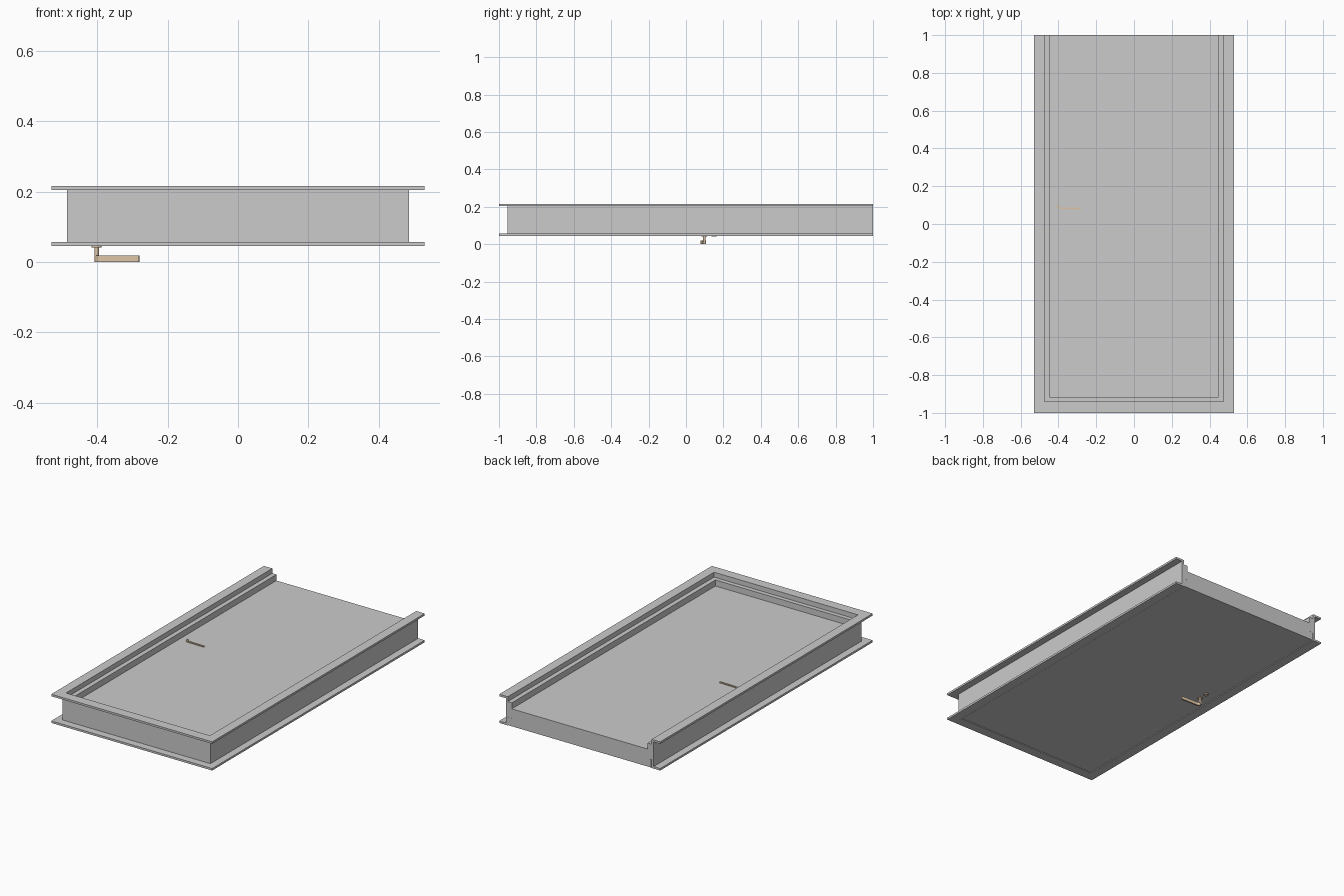
import bpy, bmesh, math
from mathutils import Matrix, Vector

if "Cube" in bpy.data.objects:
    bpy.data.objects.remove(bpy.data.objects["Cube"])

brass = bpy.data.materials.new("handle_tan")
brass.diffuse_color = (0.72, 0.55, 0.38, 1)
brass.use_nodes = True
brass.node_tree.nodes["Principled BSDF"].inputs["Base Color"].default_value = brass.diffuse_color


def finish(bm, name, mat=None, smooth=False):
    bmesh.ops.recalc_face_normals(bm, faces=bm.faces)
    me = bpy.data.meshes.new(name)
    bm.to_mesh(me)
    bm.free()
    ob = bpy.data.objects.new(name, me)
    bpy.context.collection.objects.link(ob)
    if mat:
        me.materials.append(mat)
    if smooth:
        bpy.ops.object.select_all(action='DESELECT')
        ob.select_set(True)
        bpy.context.view_layer.objects.active = ob
        bpy.ops.object.shade_smooth_by_angle(angle=math.radians(35))
    return ob


def prism(name, pts, z0, z1, mat=None, smooth=False):
    """Extrude a flat outline from z0 to z1."""
    bm = bmesh.new()
    f = bm.faces.new([bm.verts.new((x, y, z0)) for x, y in pts])
    r = bmesh.ops.extrude_face_region(bm, geom=[f])
    top = [v for v in r["geom"] if isinstance(v, bmesh.types.BMVert)]
    bmesh.ops.translate(bm, verts=top, vec=(0, 0, z1 - z0))
    return finish(bm, name, mat, smooth)


def u_frame(name, xo, xi, yo, yi, z0, z1):
    """Three-sided frame, open at the +y end."""
    return prism(name, [(-xo, 1), (-xo, yo), (xo, yo), (xo, 1),
                        (xi, 1), (xi, yi), (-xi, yi), (-xi, 1)], z0, z1)


def rect(xh, y0):
    return [(-xh, y0), (xh, y0), (xh, 1), (-xh, 1)]


# Frame: two casings, the jamb lining and the stop
u_frame("casing_lower", 0.53, 0.474, -1.0, -0.941, 0.045, 0.057)
u_frame("casing_upper", 0.53, 0.474, -1.0, -0.941, 0.204, 0.216)
u_frame("jamb", 0.487, 0.474, -0.955, -0.941, 0.057, 0.204)
u_frame("stop", 0.474, 0.447, -0.941, -0.915, 0.095, 0.187)

# Rebated door leaf
prism("door_leaf_outer", rect(0.471, -0.938), 0.047, 0.0945)
prism("door_leaf_inner", rect(0.447, -0.915), 0.0945, 0.151)


def disc(name, x, y, r, z0, z1):
    pts = [(x + r * math.cos(i * math.tau / 24), y + r * math.sin(i * math.tau / 24))
           for i in range(24)]
    return prism(name, pts, z0, z1, brass, True)


def lever(name, z0, z1):
    """Flat lever: a short bend, then a straight arm."""
    path = [Vector((-0.404, 0.106))]
    for i in range(7):
        a = math.pi + i / 6 * math.pi / 2
        path.append(Vector((-0.388 + 0.016 * math.cos(a), 0.1 + 0.016 * math.sin(a))))
    path.append(Vector((-0.281, 0.081)))
    left, right = [], []
    for i, p in enumerate(path):
        d = (path[min(i + 1, len(path) - 1)] - path[max(i - 1, 0)]).normalized()
        n = Vector((-d.y, d.x)) * 0.0045
        left.append(p + n)
        right.append(p - n)
    return prism(name, left + right[::-1], z0, z1, brass, True)


# Handle on the lower side: lever, neck, rosette and key rosette
lever("lever_lower", 0.0, 0.019)
disc("neck_lower", -0.402, 0.098, 0.0065, 0.012, 0.046)
disc("rosette_lower", -0.402, 0.098, 0.014, 0.041, 0.048)
disc("key_rosette_lower", -0.402, 0.15, 0.014, 0.041, 0.048)

# Handle on the upper side, mostly sunk into the leaf
lever("lever_upper", 0.139, 0.157)
